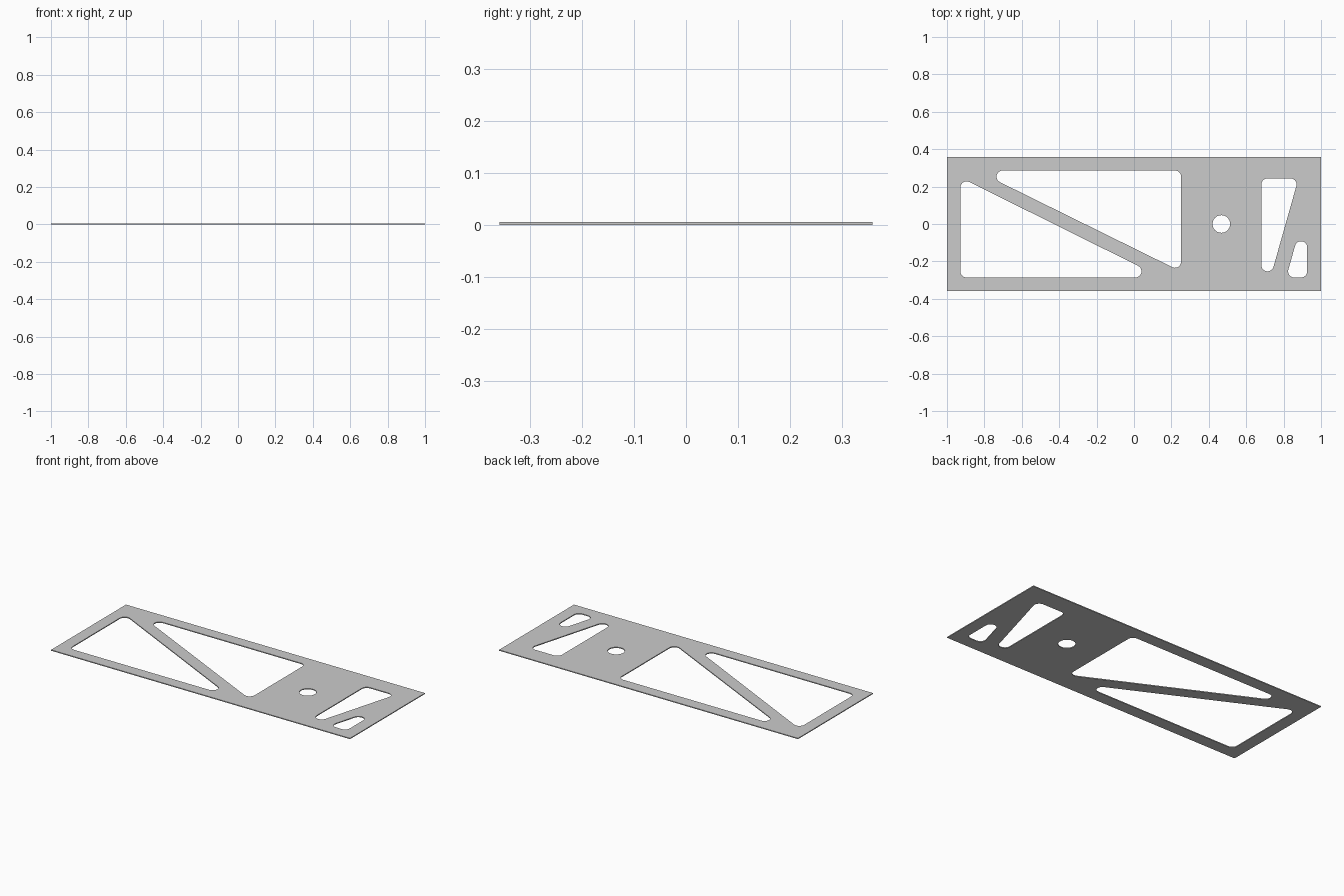
import bpy, bmesh
from math import atan2, cos, sin, pi, tau

if "Cube" in bpy.data.objects:
    bpy.data.objects.remove(bpy.data.objects["Cube"])

THICK = 0.0055
R = 0.033


def rounded(centres, r=R, steps=10):
    """Outline around corner circles, centres listed anticlockwise."""
    pts, n = [], len(centres)
    for i, (x, y) in enumerate(centres):
        px, py = centres[i - 1]
        nx, ny = centres[(i + 1) % n]
        a = atan2(y - py, x - px) - pi / 2
        b = atan2(ny - y, nx - x) - pi / 2
        turn = (b - a) % tau
        for k in range(steps + 1):
            t = a + turn * k / steps
            pts.append((x + r * cos(t), y + r * sin(t)))
    return pts


def circle(x, y, r, n=40):
    return [(x + r * cos(tau * i / n), y + r * sin(tau * i / n)) for i in range(n)]


outlines = [
    # outer edge of the plate
    [(-1, -0.358), (1, -0.358), (1, 0.358), (-1, 0.358)],
    # large pair of triangular windows
    rounded([(-0.895, -0.253), (0.007, -0.253), (-0.895, 0.195)]),
    rounded([(0.219, -0.201), (0.219, 0.253), (-0.702, 0.253)]),
    # round hole
    circle(0.467, 0, 0.047),
    # small windows at the right end
    rounded([(0.714, -0.220), (0.836, 0.211), (0.714, 0.211)]),
    rounded([(0.857, -0.253), (0.893, -0.253), (0.893, -0.125)]),
]

# fill between the outlines, then thicken
bm = bmesh.new()
edges = []
for pts in outlines:
    vs = [bm.verts.new((x, y, 0)) for x, y in pts]
    edges += [bm.edges.new((vs[i - 1], vs[i])) for i in range(len(vs))]
bmesh.ops.triangle_fill(bm, edges=edges, use_beauty=True, use_dissolve=False, normal=(0, 0, 1))
res = bmesh.ops.extrude_face_region(bm, geom=bm.faces[:], use_keep_orig=True)
top = [g for g in res["geom"] if isinstance(g, bmesh.types.BMVert)]
bmesh.ops.translate(bm, verts=top, vec=(0, 0, THICK))
bmesh.ops.recalc_face_normals(bm, faces=bm.faces[:])

mesh = bpy.data.meshes.new("plate")
bm.to_mesh(mesh)
bm.free()
plate = bpy.data.objects.new("plate", mesh)
bpy.context.collection.objects.link(plate)

# smooth corner walls, sharp rims
bpy.context.view_layer.objects.active = plate
plate.select_set(True)
bpy.ops.object.shade_smooth_by_angle(angle=pi / 6)
